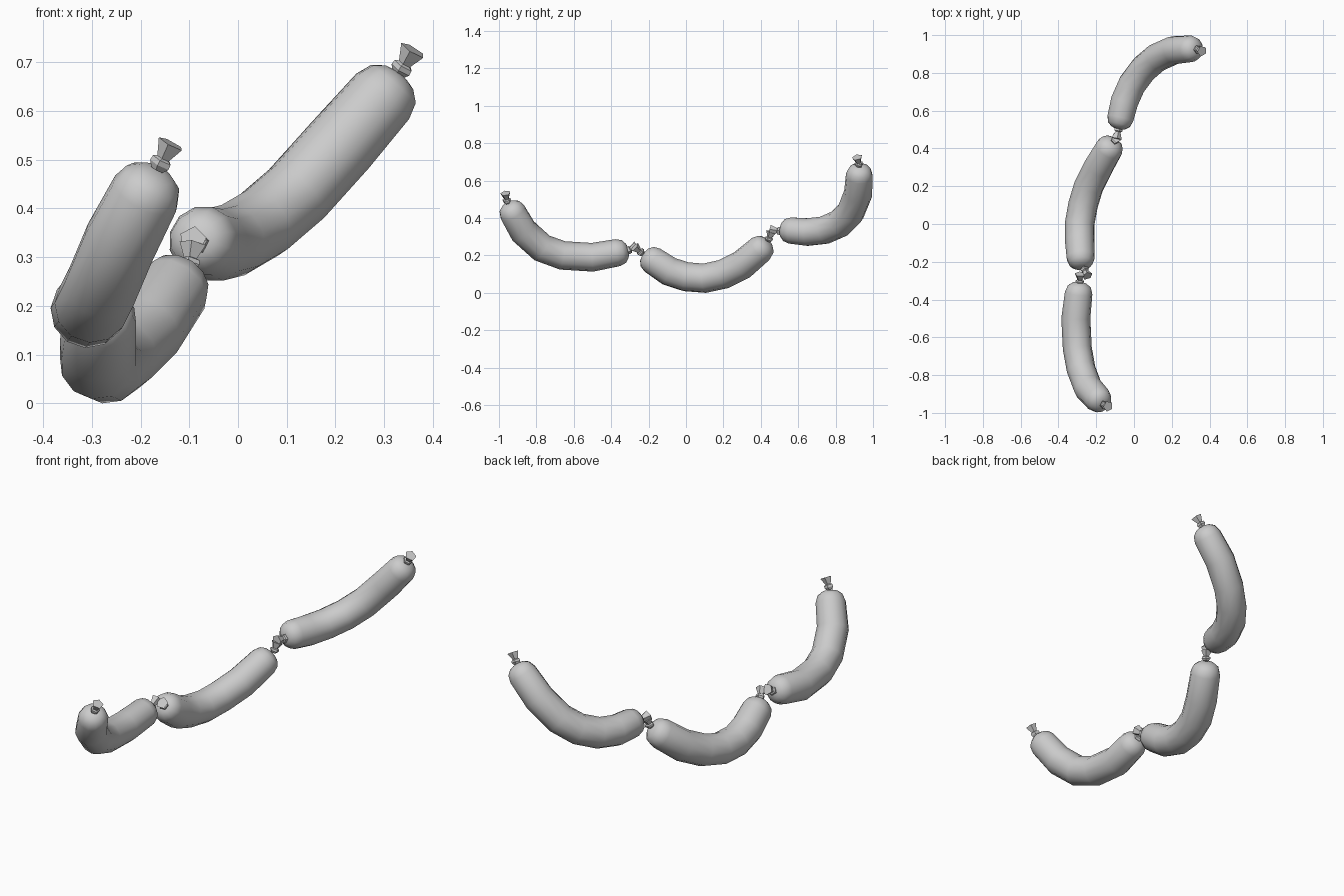
import bpy, bmesh, math
from mathutils import Vector

if "Cube" in bpy.data.objects:
    bpy.data.objects.remove(bpy.data.objects["Cube"])

SIDES = 12


def skin(name, rings, sides):
    """Loft circles given as (centre, tangent, radius) into a closed tube."""
    bm = bmesh.new()
    loops = []
    t0 = rings[0][1]
    u = t0.orthogonal().normalized()
    for c, t, r in rings:
        u = (t0.rotation_difference(t) @ u)
        u = (u - t * u.dot(t)).normalized()
        v = t.cross(u)
        t0 = t
        loops.append([bm.verts.new(c + r * (math.cos(a) * u + math.sin(a) * v))
                      for a in (2 * math.pi * i / sides for i in range(sides))])
    for a, b in zip(loops, loops[1:]):
        for i in range(sides):
            j = (i + 1) % sides
            bm.faces.new((a[i], a[j], b[j], b[i]))
    bm.faces.new(loops[0][::-1])
    bm.faces.new(loops[-1])
    bmesh.ops.recalc_face_normals(bm, faces=bm.faces)
    me = bpy.data.meshes.new(name)
    bm.to_mesh(me)
    bm.free()
    ob = bpy.data.objects.new(name, me)
    bpy.context.collection.objects.link(ob)
    return ob


def smooth(ob, angle):
    bpy.ops.object.select_all(action='DESELECT')
    ob.select_set(True)
    bpy.context.view_layer.objects.active = ob
    bpy.ops.object.shade_smooth_by_angle(angle=math.radians(angle))


def sausage(name, path, radius):
    p = [Vector(q) for q in path]
    n = len(p)
    tan = [(p[min(i + 1, n - 1)] - p[max(i - 1, 0)]).normalized() for i in range(n)]
    # rounded ends: (distance past the end, radius factor)
    cap = [(0.034, 0.80), (0.052, 0.50), (0.058, 0.20)]
    rings = [(p[0] - tan[0] * d, tan[0], radius * f) for d, f in reversed(cap)]
    for i in range(n):
        rings.append((p[i], tan[i], radius * (0.95 if i in (0, n - 1) else 1)))
    rings += [(p[-1] + tan[-1] * d, tan[-1], radius * f) for d, f in cap]
    smooth(skin(name, rings, SIDES), 60)


def knot(name, base, tip):
    # pinched casing: collar, narrow waist, flared end
    b, e = Vector(base), Vector(tip)
    t = (e - b).normalized()
    prof = [(-0.25, 0.014), (0.0, 0.023), (0.22, 0.022), (0.3, 0.014), (1.0, 0.029)]
    smooth(skin(name, [(b.lerp(e, f), t, r) for f, r in prof], 5), 30)


# three curved links
sausage("sausage_front", [
    (-0.190, -0.927, 0.43), (-0.242, -0.87, 0.33), (-0.280, -0.77, 0.24),
    (-0.300, -0.66, 0.20), (-0.308, -0.50, 0.19), (-0.293, -0.365, 0.215)], 0.077)
sausage("sausage_middle", [
    (-0.283, -0.18, 0.175), (-0.288, -0.09, 0.115), (-0.288, 0.0, 0.086),
    (-0.270, 0.10, 0.078), (-0.240, 0.20, 0.10), (-0.190, 0.30, 0.15),
    (-0.132, 0.40, 0.235)], 0.079)
sausage("sausage_back", [
    (-0.072, 0.56, 0.333), (-0.050, 0.65, 0.325), (-0.010, 0.74, 0.335),
    (0.050, 0.82, 0.37), (0.120, 0.88, 0.43), (0.210, 0.92, 0.53),
    (0.297, 0.927, 0.63)], 0.076)

# tied ends
knots = {
    "knot_front_outer": ((-0.160, -0.957, 0.49), (-0.137, -0.965, 0.533)),
    "knot_front_inner": ((-0.287, -0.310, 0.228), (-0.285, -0.265, 0.252)),
    "knot_middle_front": ((-0.262, -0.240, 0.215), (-0.247, -0.275, 0.245)),
    "knot_middle_back": ((-0.100, 0.443, 0.285), (-0.092, 0.457, 0.325)),
    "knot_back_inner": ((-0.082, 0.503, 0.330), (-0.093, 0.452, 0.335)),
    "knot_back_outer": ((0.335, 0.925, 0.685), (0.360, 0.915, 0.725)),
}
for name, (base, tip) in knots.items():
    knot(name, base, tip)
